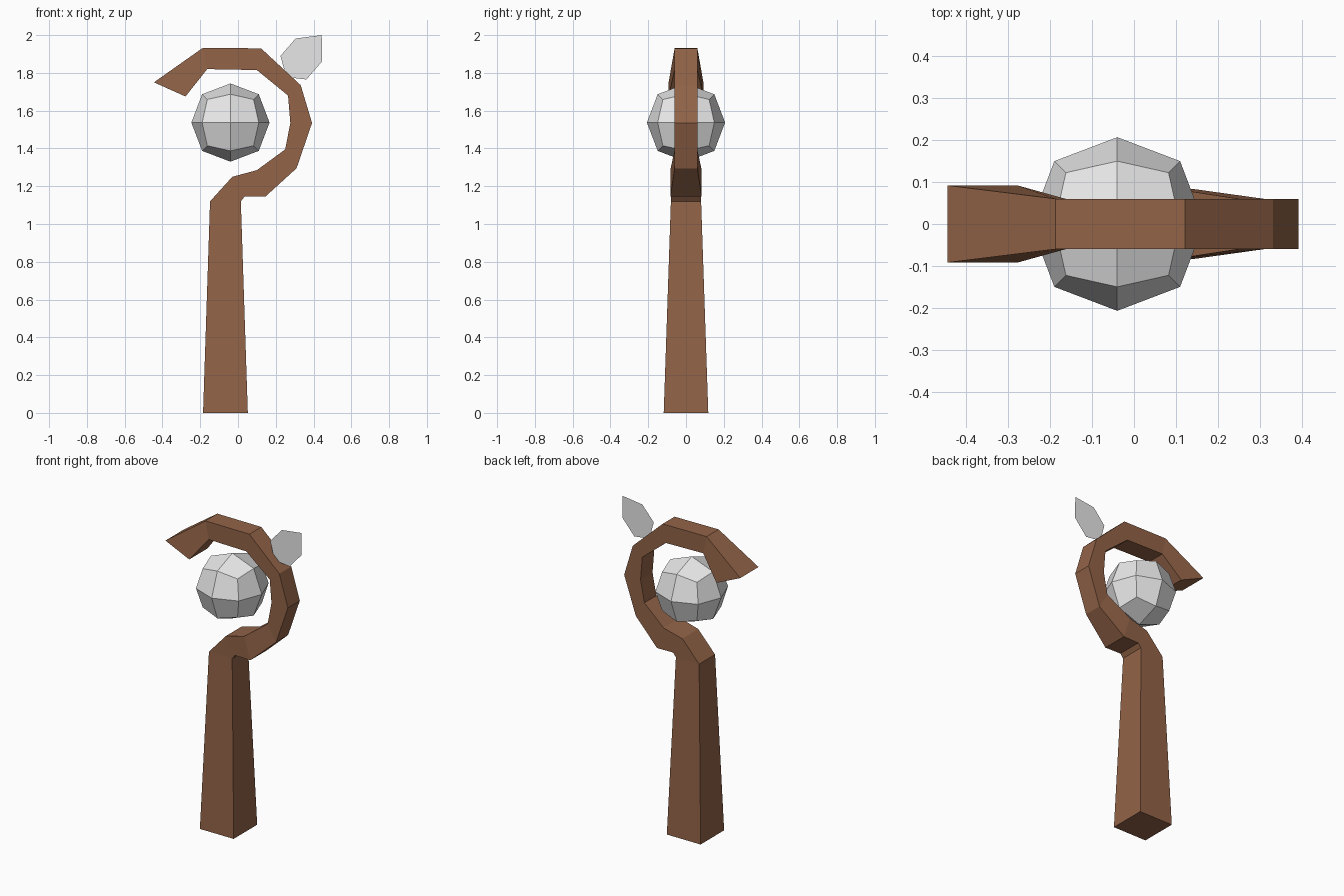
import bpy, bmesh
from mathutils import Vector

if "Cube" in bpy.data.objects:
    bpy.data.objects.remove(bpy.data.objects["Cube"], do_unlink=True)


def material(name, rgb):
    m = bpy.data.materials.new(name)
    m.use_nodes = True
    m.diffuse_color = (*rgb, 1)
    m.node_tree.nodes["Principled BSDF"].inputs["Base Color"].default_value = (*rgb, 1)
    return m


def add_object(name, bm, mat):
    mesh = bpy.data.meshes.new(name)
    bm.to_mesh(mesh)
    bm.free()
    mesh.materials.append(mat)
    ob = bpy.data.objects.new(name, mesh)
    bpy.context.collection.objects.link(ob)
    return ob


wood = material("brown wood", (0.29, 0.126, 0.064))
stone = material("pale grey", (0.8, 0.8, 0.8))

# Staff: four-sided sections (inner x, inner z, outer x, outer z, half depth) from foot to hook tip
sections = [
    (-0.185, 0, 0.052, 0, 0.118),
    (-0.148, 1.12, 0.015, 1.12, 0.08),
    (-0.03, 1.25, 0.035, 1.145, 0.08),
    (0.10, 1.285, 0.145, 1.145, 0.083),
    (0.25, 1.395, 0.31, 1.295, 0.06),
    (0.277, 1.535, 0.392, 1.535, 0.06),
    (0.265, 1.68, 0.332, 1.735, 0.06),
    (0.10, 1.815, 0.122, 1.93, 0.06),
    (-0.163, 1.82, -0.187, 1.932, 0.06),
    (-0.278, 1.675, -0.445, 1.75, 0.092),
]
bm = bmesh.new()
rings = []
for ax, az, bx, bz, h in sections:
    corners = [(ax, -h, az), (bx, -h, bz), (bx, h, bz), (ax, h, az)]
    rings.append([bm.verts.new(c) for c in corners])
for r, s in zip(rings, rings[1:]):
    for i in range(4):
        j = (i + 1) % 4
        bm.faces.new((r[i], r[j], s[j], s[i]))
bm.faces.new(rings[0])
bm.faces.new(rings[-1])
bmesh.ops.recalc_face_normals(bm, faces=bm.faces)
add_object("staff", bm, wood)

# Orb: a cube cut once each way and rounded out to a ball
bm = bmesh.new()
bmesh.ops.create_cube(bm, size=2)
bmesh.ops.subdivide_edges(bm, edges=bm.edges[:], cuts=1, use_grid_fill=True)
for v in bm.verts:
    radius = 0.207 if v.co.length < 1.1 else 0.212
    v.co = v.co.normalized() * radius
orb = add_object("orb", bm, stone)
orb.location = Vector((-0.04, 0, 1.537))

# Leaf: one flat blade on the hook's shoulder
outline = [(0.443, 2.0), (0.305, 1.982), (0.225, 1.89), (0.255, 1.778),
           (0.362, 1.765), (0.446, 1.862)]
bm = bmesh.new()
blade = bm.faces.new([bm.verts.new((x, 0.002, z)) for x, z in outline])
blade.normal_update()
if blade.normal.y > 0:
    blade.normal_flip()
add_object("leaf", bm, stone)
